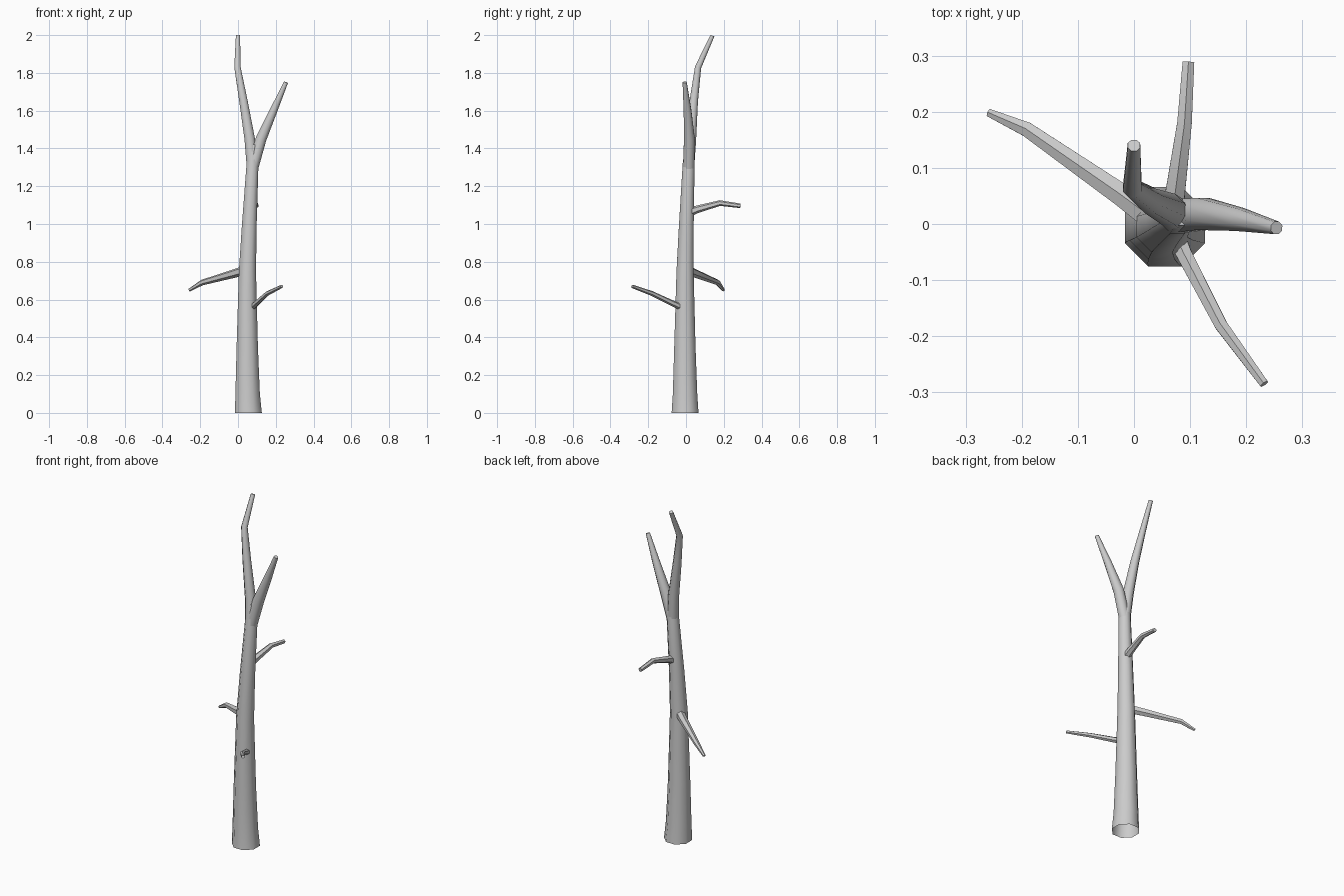
import bpy, bmesh, math
from mathutils import Vector


def limb(name, pts, sides, flat_base=False):
    """Loft a tapered tube through (x, y, z, radius) points; base open, tip capped."""
    bm = bmesh.new()
    centres = [Vector(p[:3]) for p in pts]
    rings = []
    for i, (c, p) in enumerate(zip(centres, pts)):
        a, b = centres[max(i - 1, 0)], centres[min(i + 1, len(pts) - 1)]
        t = (b - a).normalized()
        if flat_base and i == 0:
            t = Vector((0, 0, 1))
        ref = Vector((0, 1, 0)) if abs(t.z) > 0.8 else Vector((0, 0, 1))
        u = ref.cross(t).normalized()
        v = t.cross(u)
        ring = []
        for k in range(sides):
            ang = 2 * math.pi * (k + 0.5) / sides
            ring.append(bm.verts.new(c + p[3] * (math.cos(ang) * u + math.sin(ang) * v)))
        rings.append(ring)
    for r0, r1 in zip(rings, rings[1:]):
        for k in range(sides):
            n = (k + 1) % sides
            bm.faces.new((r0[k], r0[n], r1[n], r1[k]))
    bm.faces.new(rings[-1])
    me = bpy.data.meshes.new(name)
    bm.to_mesh(me)
    bm.free()
    ob = bpy.data.objects.new(name, me)
    bpy.context.collection.objects.link(ob)
    bpy.ops.object.select_all(action='DESELECT')
    bpy.context.view_layer.objects.active = ob
    ob.select_set(True)
    bpy.ops.object.shade_smooth_by_angle(angle=math.radians(50))
    return ob


# Trunk, open underneath, narrowing into the fork
limb("trunk", [(0.055, -0.005, 0, 0.077), (0.051, -0.005, 0.1, 0.070),
               (0.049, -0.006, 0.35, 0.061), (0.050, -0.005, 0.75, 0.049),
               (0.060, 0.002, 1.0, 0.042), (0.077, 0.014, 1.32, 0.034),
               (0.082, 0.016, 1.42, 0.020)], 8, True)

# Two upright fork limbs
limb("left_fork", [(0.076, 0.014, 1.30, 0.032), (0.062, 0.026, 1.45, 0.030),
                   (0.029, 0.041, 1.65, 0.024), (-0.003, 0.064, 1.83, 0.018),
                   (0.0, 0.140, 1.997, 0.012)], 8)
limb("right_fork", [(0.079, 0.014, 1.30, 0.032), (0.122, 0.018, 1.45, 0.031),
                    (0.188, 0.008, 1.60, 0.022), (0.254, -0.007, 1.75, 0.012)], 8)

# Side branches
limb("left_branch", [(0.04, 0.005, 0.755, 0.026), (-0.02, 0.05, 0.738, 0.023),
                     (-0.19, 0.168, 0.69, 0.015), (-0.258, 0.198, 0.65, 0.008)], 6)
limb("front_branch", [(0.07, -0.01, 0.555, 0.019), (0.09, -0.055, 0.572, 0.016),
                      (0.155, -0.18, 0.632, 0.013), (0.232, -0.285, 0.67, 0.009)], 6)
limb("back_branch", [(0.068, 0.02, 1.063, 0.023), (0.074, 0.06, 1.078, 0.020),
                     (0.090, 0.18, 1.111, 0.015), (0.097, 0.288, 1.096, 0.012)], 6)
